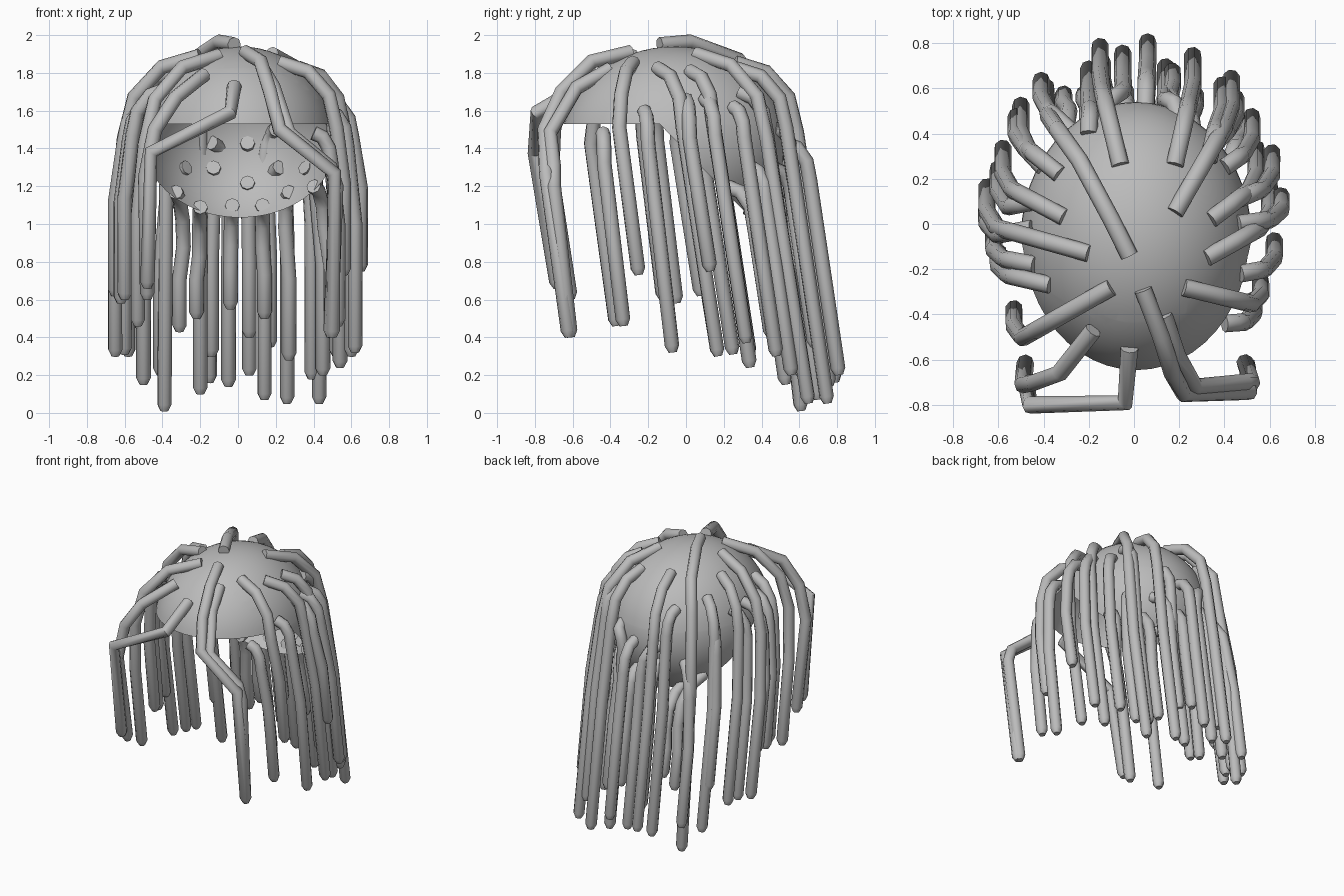
import bpy, bmesh, math
from mathutils import Vector

if "Cube" in bpy.data.objects:
    bpy.data.objects.remove(bpy.data.objects["Cube"])

C = Vector((0.01, -0.06, 1.42))      # scalp centre
R = Vector((0.51, 0.60, 0.52))       # scalp radii
TUBE = 0.039

grey = bpy.data.materials.new("hair_grey")
grey.diffuse_color = (0.5, 0.5, 0.5, 1)
grey.use_nodes = True
grey.node_tree.nodes["Principled BSDF"].inputs["Base Color"].default_value = grey.diffuse_color


def finish(ob):
    ob.data.materials.clear()
    ob.data.materials.append(grey)
    bpy.ops.object.select_all(action='DESELECT')
    ob.select_set(True)
    bpy.context.view_layer.objects.active = ob
    bpy.ops.object.shade_smooth_by_angle(angle=math.radians(50))


# Scalp cap: ellipsoid with a level front rim and a sloping nape rim
bm = bmesh.new()
bmesh.ops.create_uvsphere(bm, u_segments=48, v_segments=32, radius=1)
for v in bm.verts:
    v.co = Vector((v.co.x * R.x, v.co.y * R.y, v.co.z * R.z)) + C
rim = Vector((0, -0.14, 1.53))
slope = Vector((0, 1.03, 1)).normalized()
for n in (Vector((0, 0, 1)), slope):
    bmesh.ops.bisect_plane(bm, geom=bm.verts[:] + bm.edges[:] + bm.faces[:],
                           plane_co=rim, plane_no=n)
cut = [f for f in bm.faces
       if f.calc_center_median().z < rim.z and (f.calc_center_median() - rim).dot(slope) < 0]
bmesh.ops.delete(bm, geom=cut, context='FACES')
mesh = bpy.data.meshes.new("scalp_cap")
bm.to_mesh(mesh)
bm.free()
cap = bpy.data.objects.new("scalp_cap", mesh)
bpy.context.collection.objects.link(cap)
finish(cap)


def top_root(x, y):
    k = 1 - ((x - C.x) / R.x) ** 2 - ((y - C.y) / R.y) ** 2
    return Vector((x, y, C.z + R.z * math.sqrt(max(k, 0))))


def back_root(x, z):
    k = 1 - ((x - C.x) / R.x) ** 2 - ((z - C.z) / R.z) ** 2
    return Vector((x, C.y + R.y * math.sqrt(max(k, 0)) - 0.02, z))


def push_out(p):
    """Keep a path point clear of the scalp."""
    d = p - C
    k = math.sqrt(sum((d[i] / (R[i] + 0.03)) ** 2 for i in range(3)))
    if k >= 1 or k < 0.3:
        return p
    if abs(d.z) > 0.4:
        return C + d / k
    need = math.sqrt(1 - (d.z / (R.z + 0.03)) ** 2)
    have = math.hypot(d.x / (R.x + 0.03), d.y / (R.y + 0.03))
    f = need / max(have, 0.2)
    return C + Vector((d.x * f, d.y * f, d.z))


def hang(root, tip):
    """Arc out from the scalp, then fall to the tip, drifting backward."""
    lean = 0.12 if tip.y < 0 else 0.155
    far = (tip - root).xy.length
    sz = root.z - min(0.42, 0.6 * far + 0.06)
    s = Vector((tip.x * 0.93, tip.y - lean * (sz - tip.z), sz))
    far = (s - root).xy.length
    s.z = root.z - min(0.5, 0.85 * far + 0.08)
    pts = [root]
    for i in (1, 2, 3):
        u = math.radians(30 * i)
        p = root.lerp(s, math.sin(u))
        p.z = s.z + (root.z - s.z) * math.cos(u)
        pts.append(push_out(p))
    mid = s.lerp(tip, 0.38)
    mid.x = tip.x
    return pts + [push_out(mid), tip]


def locks(name, paths):
    cu = bpy.data.curves.new(name, 'CURVE')
    cu.dimensions = '3D'
    cu.bevel_depth = TUBE
    cu.bevel_resolution = 2
    cu.use_fill_caps = True
    for pts in paths:
        # short tapered end
        d = (pts[-1] - pts[-2]).normalized()
        pts = pts[:-1] + [pts[-1] - d * 0.035, pts[-1]]
        sp = cu.splines.new('POLY')
        sp.points.add(len(pts) - 1)
        for q, p in zip(sp.points, pts):
            q.co = (*p, 1)
            q.radius = 1
        sp.points[-1].radius = 0.55
    ob = bpy.data.objects.new(name, cu)
    bpy.context.collection.objects.link(ob)
    bpy.ops.object.select_all(action='DESELECT')
    ob.select_set(True)
    bpy.context.view_layer.objects.active = ob
    bpy.ops.object.convert(target='MESH')
    finish(bpy.context.view_layer.objects.active)


# Side locks: root x, y, then tip x, y, z
right = [(.34, .02, .54, .34, .24), (.32, -.15, .60, .17, .30), (.22, -.28, .56, -.25, .73),
         (.40, -.44, .53, -.33, .46), (.47, -.22, .62, -.07, .32),
         (.46, 0, .65, .13, .75), (.44, .10, .61, .32, .37), (.40, .25, .52, .48, .30)]
left = [(-.20, -.13, -.65, .17, .30), (-.31, .03, -.58, .34, .30), (-.33, .22, -.50, .53, .15),
        (-.10, -.28, -.53, -.37, .46), (-.37, -.27, -.60, -.12, .60), (-.44, -.18, -.62, -.05, .58),
        (-.45, -.02, -.65, .08, .62), (-.44, .10, -.60, .25, .31), (-.40, .25, -.52, .48, .45)]
# Crown locks falling down the back
crown = [(-.06, .26, -.15, .79, .16), (.18, .05, .43, .65, .05), (.18, .26, .26, .75, .05),
         (-.20, .40, -.20, .69, .10), (.33, .28, .39, .62, .18)]
# Nape locks: root x, z, then tip x, y, z
nape = [(-.14, 1.43, -.05, .76, .14), (.05, 1.43, .06, .81, .20), (.20, 1.50, .14, .70, .07),
        (-.27, 1.30, -.41, .64, .20),
        (-.13, 1.30, -.14, .72, .30), (.05, 1.22, .06, .68, .40), (.22, 1.30, .17, .68, .35),
        (.35, 1.30, .45, .56, .20), (-.33, 1.17, -.31, .58, .43), (-.20, 1.09, -.22, .58, .50),
        (-.03, 1.10, -.04, .60, .55), (.13, 1.10, .14, .60, .50), (.27, 1.17, .27, .58, .28),
        (.40, 1.20, .49, .45, .40)]


def from_top(rows):
    return [hang(top_root(a, b), Vector(t)) for a, b, *t in rows]


locks("right_locks", from_top(right))
locks("left_locks", from_top(left))
parting = [(-.02, -.14, 1.95), (-.10, .02, 1.965), (-.24, .28, 1.87), (-.34, .42, 1.68),
           (-.38, .48, 1.2), (-.39, .61, .01)]
locks("crown_locks", from_top(crown) + [[Vector(p) for p in parting]])
locks("nape_locks", [hang(back_root(a, b), Vector(t)) for a, b, *t in nape])

# Front fringe swept to both sides
fringe = [
    [(.04, -.29, 1.91), (.12, -.50, 1.86), (.17, -.66, 1.70), (.22, -.75, 1.50),
     (.51, -.74, 1.27), (.50, -.62, .40)],
    [(.13, -.40, 1.82), (.19, -.58, 1.72), (.27, -.72, 1.48), (.49, -.70, 1.30),
     (.52, -.70, 1.20), (.49, -.61, .40)],
    [(-.02, -.55, 1.73), (-.04, -.79, 1.59), (-.46, -.80, 1.38), (-.48, -.68, .66)],
    [(-.18, -.47, 1.79), (-.33, -.66, 1.67), (-.44, -.70, 1.50), (-.49, -.71, 1.25),
     (-.48, -.61, .60)],
]
locks("front_fringe", [[Vector(p) for p in path] for path in fringe])
